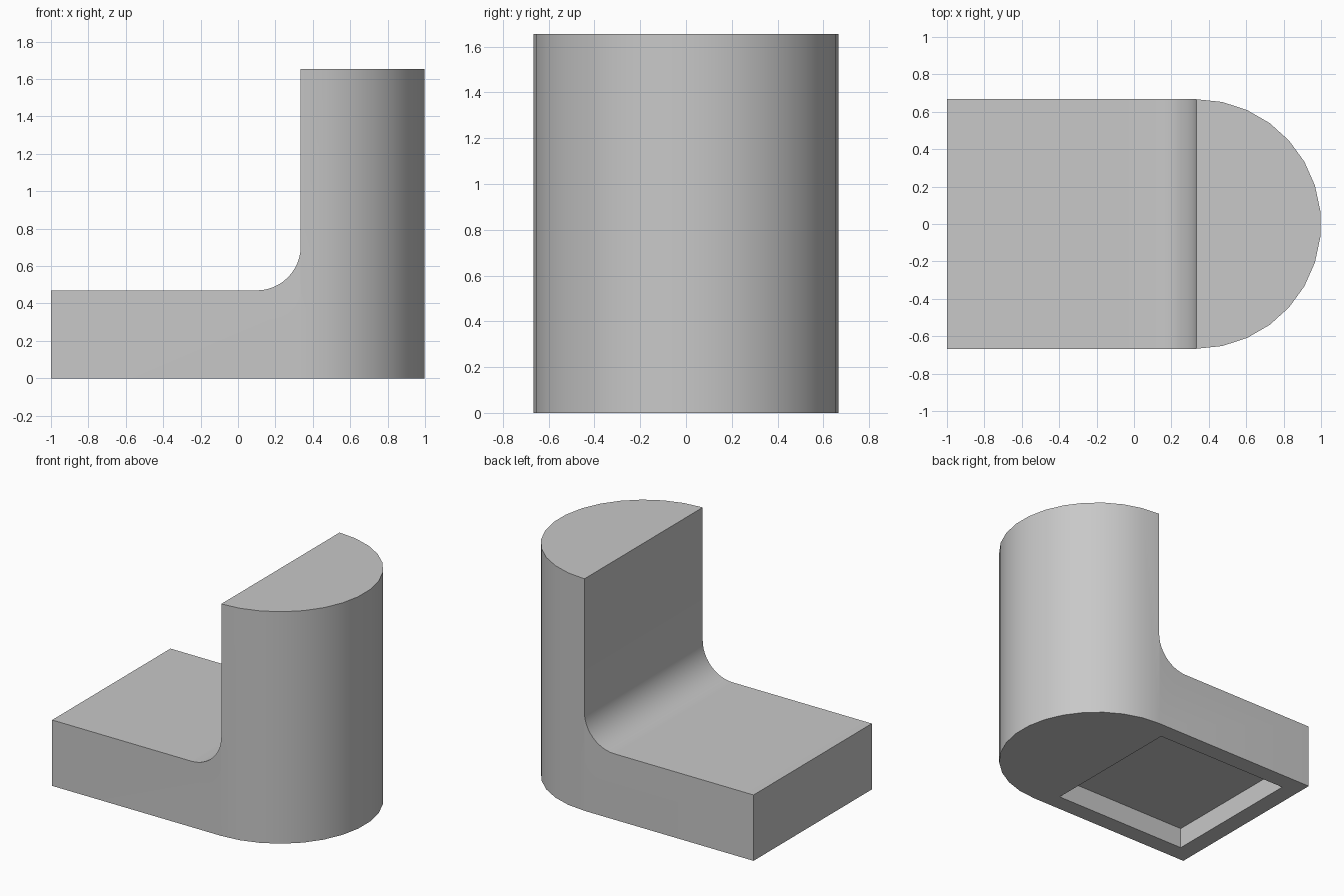
import bpy, bmesh
from math import sin, cos, pi, radians
from mathutils import Vector

cube = bpy.data.objects.get("Cube")
if cube:
    bpy.data.objects.remove(cube, do_unlink=True)

HALF = 0.667          # half width and radius of the round end
ROUND_X = 0.333       # where the round end begins
BASE_TOP, TOP = 0.47, 1.655
FILLET = 0.235

grey = bpy.data.materials.new("plain grey")
grey.use_nodes = True
colour = (0.58, 0.58, 0.58, 1)
grey.diffuse_color = colour
grey.node_tree.nodes["Principled BSDF"].inputs["Base Color"].default_value = colour


def prism(name, outline, sweep):
    """Extrude a closed 3D outline along a vector."""
    bm = bmesh.new()
    face = bm.faces.new([bm.verts.new(p) for p in outline])
    ext = bmesh.ops.extrude_face_region(bm, geom=[face])
    moved = [g for g in ext["geom"] if isinstance(g, bmesh.types.BMVert)]
    bmesh.ops.translate(bm, verts=moved, vec=Vector(sweep))
    bmesh.ops.recalc_face_normals(bm, faces=bm.faces)
    mesh = bpy.data.meshes.new(name)
    bm.to_mesh(mesh)
    bm.free()
    mesh.materials.append(grey)
    obj = bpy.data.objects.new(name, mesh)
    bpy.context.collection.objects.link(obj)
    return obj


def boolean(target, cutter, operation):
    """Apply a boolean and discard the cutter."""
    mod = target.modifiers.new(cutter.name, "BOOLEAN")
    mod.object, mod.operation, mod.solver = cutter, operation, "EXACT"
    bpy.context.view_layer.objects.active = target
    bpy.ops.object.modifier_apply(modifier=mod.name)
    bpy.data.objects.remove(cutter, do_unlink=True)


# Footprint: straight sides with a half-round end, fifteen facets
angles = [radians(-90 + 12 * i) for i in range(16)]
plan = [(-1, -HALF, -1)]
plan += [(ROUND_X + HALF * cos(a), HALF * sin(a), -1) for a in angles]
plan += [(-1, HALF, -1)]
body = prism("rounded_bracket", plan, (0, 0, 4))

# Side profile: low base, concave fillet, tall upright
steps = 12
cx, cz = ROUND_X + 0.002 - FILLET, BASE_TOP + FILLET
arc = [(cx + FILLET * sin(t), -1, cz - FILLET * cos(t))
       for t in (pi / 2 * i / steps for i in range(steps + 1))]
profile = [(-2, -1, 0), (2, -1, 0), (2, -1, TOP), (cx + FILLET, -1, TOP)]
profile += arc[::-1] + [(-2, -1, BASE_TOP)]
boolean(body, prism("side_profile", profile, (0, 2, 0)), "INTERSECT")

# Square recess under the base
square = [(-0.87, -0.54, -0.2), (0.21, -0.54, -0.2),
          (0.21, 0.54, -0.2), (-0.87, 0.54, -0.2)]
boolean(body, prism("bottom_recess", square, (0, 0, 0.35)), "DIFFERENCE")

# Smooth curved walls, sharp corners
bpy.ops.object.select_all(action="DESELECT")
body.select_set(True)
bpy.context.view_layer.objects.active = body
bpy.ops.object.shade_smooth_by_angle(angle=radians(30))
